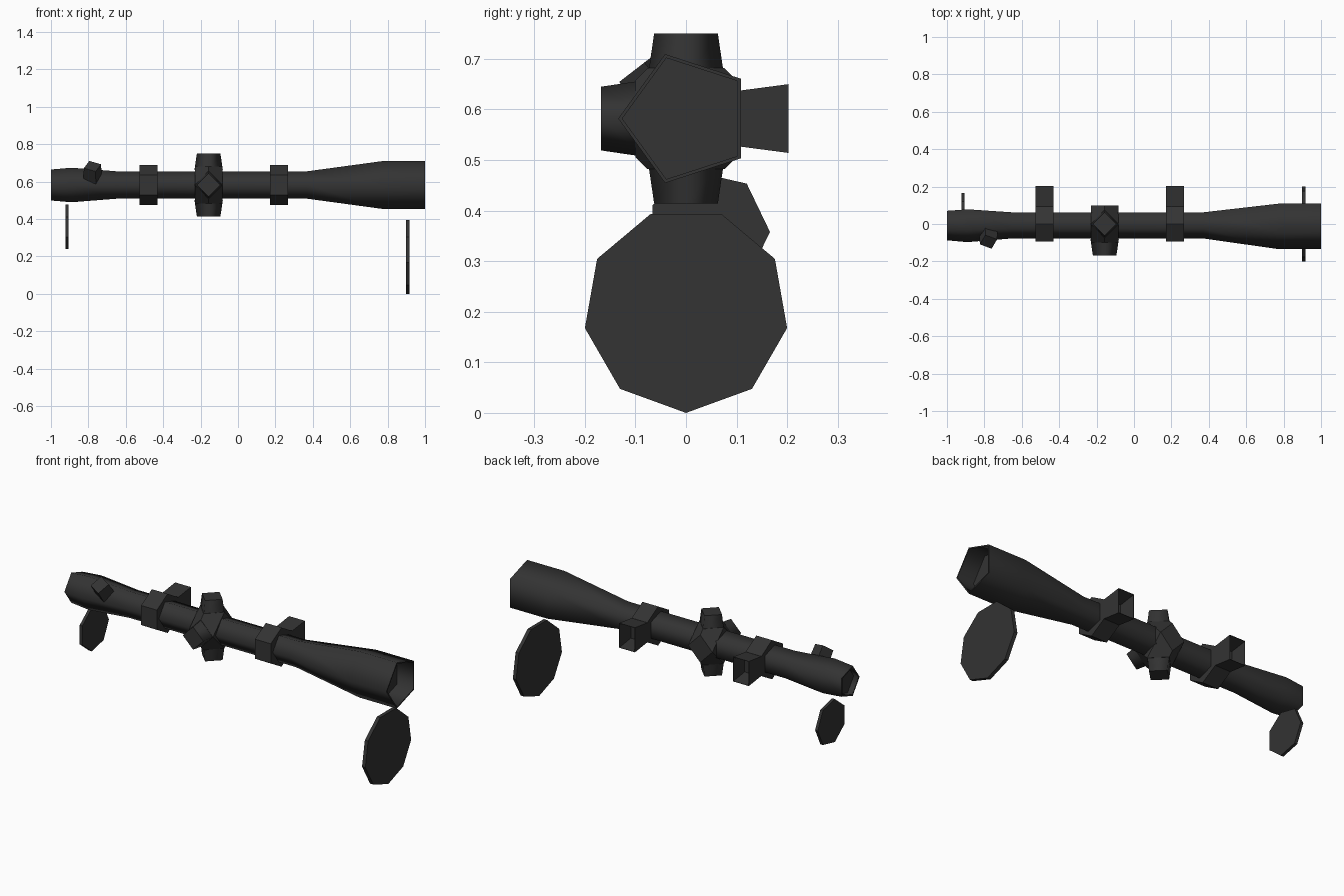
import bpy, bmesh, math
from mathutils import Vector, Matrix

if "Cube" in bpy.data.objects:
    bpy.data.objects.remove(bpy.data.objects["Cube"])

AXIS_Z = 0.582
black = bpy.data.materials.new("matte black")
black.diffuse_color = (0.033, 0.033, 0.033, 1)
black.use_nodes = True
black.node_tree.nodes["Principled BSDF"].inputs["Base Color"].default_value = black.diffuse_color


def finish(name, bm, smooth=False, loc=(0, 0, 0)):
    bmesh.ops.recalc_face_normals(bm, faces=bm.faces[:])
    me = bpy.data.meshes.new(name)
    bm.to_mesh(me)
    bm.free()
    me.materials.append(black)
    ob = bpy.data.objects.new(name, me)
    ob.location = loc
    bpy.context.collection.objects.link(ob)
    return ob


def lathe(name, profile, sides, start, loc, direction=(1, 0, 0), up=(0, 0, 1), smooth=True):
    """Low-poly revolved solid; profile holds (distance along axis, radius)."""
    d = Vector(direction).normalized()
    u = Vector(up)
    u = (u - d * u.dot(d)).normalized()
    v = d.cross(u)
    bm = bmesh.new()
    rings = []
    for t, r in profile:
        rings.append([bm.verts.new(d * t + (u * math.cos(a) + v * math.sin(a)) * r)
                      for a in (start + 2 * math.pi * i / sides for i in range(sides))])
    for j, (a, b) in enumerate(zip(rings, rings[1:])):
        rim = abs(profile[j][0] - profile[j + 1][0]) < 1e-5
        for i in range(sides):
            k = (i + 1) % sides
            f = bm.faces.new((a[i], a[k], b[k], b[i]))
            f.smooth = smooth and not rim
            if rim:
                for e in f.edges:
                    e.smooth = False
    for ring in (rings[0], rings[-1]):
        f = bm.faces.new(ring)
        for e in f.edges:
            e.smooth = False
    return finish(name, bm, loc=loc)


# Main tube: five-sided, flared at both ends with recessed lenses
lathe("scope_tube",
      [(-0.97, 0.078), (-1.0, 0.078), (-1.0, 0.087), (-0.89, 0.097), (-0.65, 0.077),
       (0.37, 0.077), (0.77, 0.134), (1.0, 0.134), (1.0, 0.126), (0.90, 0.126)],
      5, 0, (0, 0, AXIS_Z), up=(0, -1, 0))

# Mounting rings with flared open clamps on the back
for label, x in (("rear", -0.478), ("front", 0.218)):
    lathe(label + "_ring", [(-0.048, 0.108), (0.048, 0.108)], 6, 0, (x, 0, AXIS_Z), smooth=False)
    bm = bmesh.new()
    loops = []
    for y, hx, hz in ((0.066, 0.048, 0.05), (0.203, 0.048, 0.068),
                      (0.203, 0.046, 0.066), (0.105, 0.046, 0.052)):
        loops.append([bm.verts.new((sx * hx, y, sz * hz))
                      for sx, sz in ((-1, -1), (1, -1), (1, 1), (-1, 1))])
    for a, b in zip(loops, loops[1:]):
        for i in range(4):
            k = (i + 1) % 4
            bm.faces.new((a[i], a[k], b[k], b[i]))
    bm.faces.new(loops[0])
    bm.faces.new(loops[-1])
    finish(label + "_clamp", bm, loc=(x, 0, AXIS_Z))

# Turret body: hull of four diamonds facing up, down, front and back
TX = -0.157
bm = bmesh.new()
for q in range(4):
    rot = Matrix.Rotation(q * math.pi / 2, 3, 'X')
    for p in ((0.074, 0, 0.1), (-0.074, 0, 0.1), (0, 0.076, 0.1), (0, -0.076, 0.1)):
        bm.verts.new(rot @ Vector(p))
bmesh.ops.convex_hull(bm, input=bm.verts[:])
finish("turret_body", bm, loc=(TX, 0, AXIS_Z))

# Adjustment knobs: tapered, four-sided, corner-on
for name, d in (("top_knob", (0, 0, 1)), ("bottom_knob", (0, 0, -1)), ("side_knob", (0, -1, 0))):
    lathe(name, [(0.08, 0.076), (0.168, 0.063)], 4, 0, (TX, 0, AXIS_Z), d, up=(1, 0, 0))

# Zoom lever on the eyepiece
lathe("zoom_lever", [(0.02, 0.053), (0.127, 0.049)], 4, 0.35,
      (-0.778, -0.018, AXIS_Z), (0, -0.61, 0.79), up=(1, 0, 0), smooth=False)

# Loose lens covers below each end
lathe("front_cover", [(-0.01, 0.203), (0.01, 0.203)], 9, math.pi, (0.908, 0, 0.203), smooth=False)
lathe("rear_cover", [(-0.008, 0.122), (0.008, 0.122)], 7, 0, (-0.913, 0.044, 0.358),
      up=(0, 1, 0), smooth=False)
